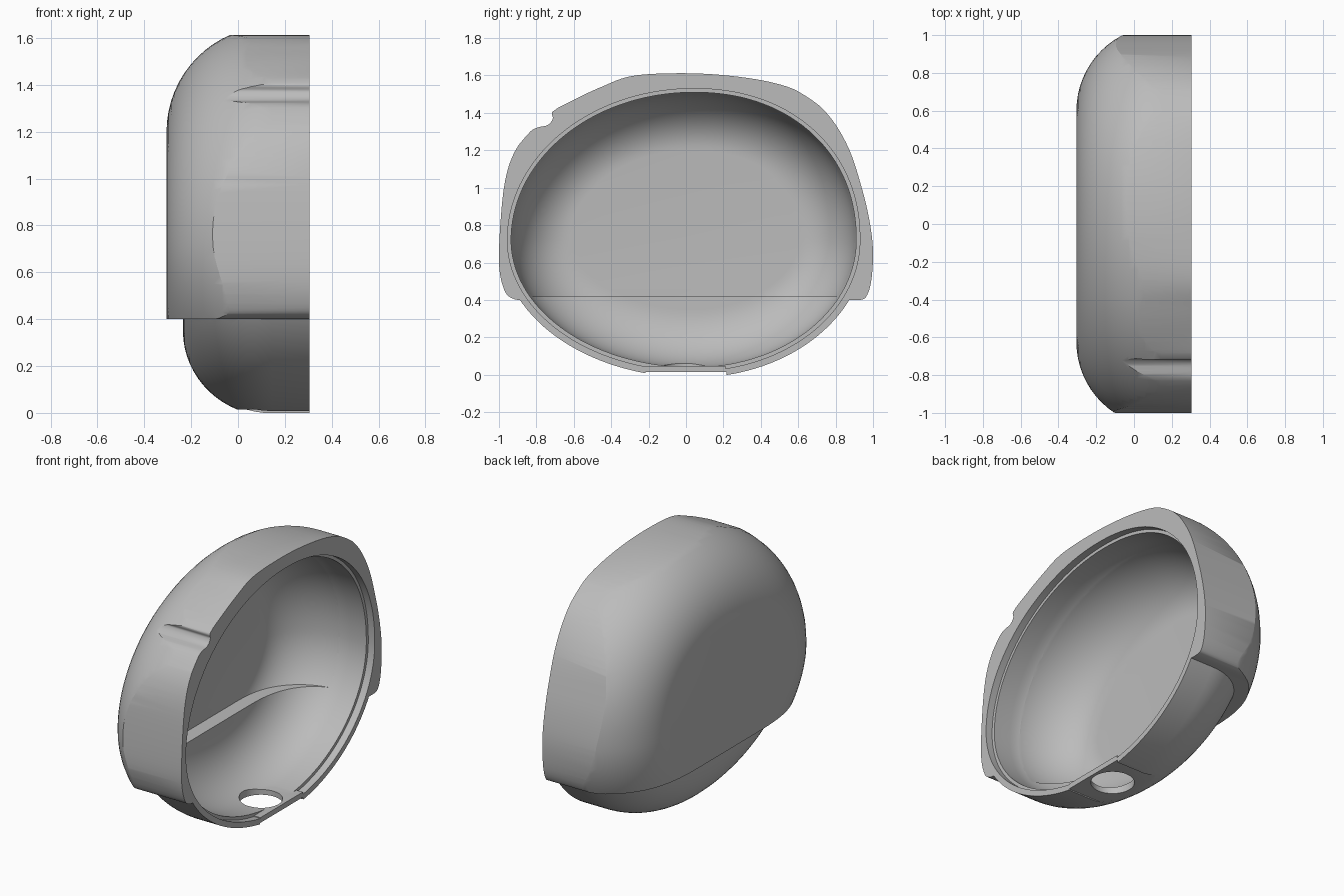
import bpy, bmesh
from math import sin, cos, pi
from mathutils import Vector

cube = bpy.data.objects.get("Cube")
if cube:
    bpy.data.objects.remove(cube, do_unlink=True)

grey = bpy.data.materials.new("plain grey")
grey.use_nodes = True
colour = (0.5, 0.5, 0.5, 1)
grey.diffuse_color = colour
grey.node_tree.nodes["Principled BSDF"].inputs["Base Color"].default_value = colour

RIM = 0.305      # open side of the shell
WAIST = 0.145    # where the straight wall turns into the dome
FILLET = 0.31    # rounding radius of the cavity


def finish(bm, name):
    bmesh.ops.recalc_face_normals(bm, faces=bm.faces)
    mesh = bpy.data.meshes.new(name)
    bm.to_mesh(mesh)
    bm.free()
    mesh.materials.append(grey)
    obj = bpy.data.objects.new(name, mesh)
    bpy.context.collection.objects.link(obj)
    return obj


def box(name, lo, hi):
    bm = bmesh.new()
    bmesh.ops.create_cube(bm, size=1)
    for v in bm.verts:
        v.co = [l + (c + 0.5) * (h - l) for c, l, h in zip(v.co, lo, hi)]
    return finish(bm, name)


def combine(target, tool, operation):
    """Apply a boolean and discard the tool."""
    mod = target.modifiers.new(operation, "BOOLEAN")
    mod.object, mod.operation, mod.solver = tool, operation, "EXACT"
    bpy.context.view_layer.objects.active = target
    bpy.ops.object.modifier_apply(modifier=mod.name)
    bpy.data.objects.remove(tool, do_unlink=True)


def oval(t):
    """Cavity outline: four elliptical quadrants."""
    c, s = cos(t), sin(t)
    p = 2 / 2.15 if c > 0 and s > 0 else 1
    y = (0.87 if c > 0 else -0.975) * abs(c) ** p
    z = (0.79 if s > 0 else -0.68) * abs(s) ** p
    return Vector((0, 0.04 + y, 0.72 + z))


def loft(rings, name):
    bm = bmesh.new()
    loops = [[bm.verts.new(p) for p in ring] for ring in rings]
    for a, b in zip(loops, loops[1:]):
        for i in range(len(a)):
            bm.faces.new((a[i - 1], a[i], b[i], b[i - 1]))
    bm.faces.new(loops[0])
    bm.faces.new(loops[-1])
    return finish(bm, name)


def oval_ring(x, offset, count=128):
    ring = []
    for i in range(count):
        t = 2 * pi * (i + 0.5) / count
        d = oval(t + 0.01) - oval(t - 0.01)
        n = Vector((0, d.z, -d.y)).normalized()
        p = oval(t) + n * offset
        ring.append((x, p.y, p.z))
    return ring


def dome(name, offset, depth, end=0.4, steps=16):
    """Oval wall with its closed end rounded over to a flat cap."""
    rings = [oval_ring(end, offset)]
    for k in range(steps + 1):
        t = pi / 2 * k / steps
        rings.append(oval_ring(WAIST - depth * sin(t),
                               (FILLET + offset) * cos(t) - FILLET))
    return loft(rings, name)


def spline(points, steps=6):
    pts = [Vector(p) for p in points]
    pts = [pts[0]] + pts + [pts[-1]]
    out = []
    for a, b, c, d in zip(pts, pts[1:], pts[2:], pts[3:]):
        for k in range(steps):
            t = k / steps
            out.append(0.5 * (2 * b + (c - a) * t + (2 * a - 5 * b + 4 * c - d) * t ** 2
                              + (3 * b - a - 3 * c + d) * t ** 3))
    return out + [pts[-1]]


# Upper housing: rounded dome trimmed by the side silhouette with its front notch
silhouette = spline([
    (-0.86, 0.4), (-0.92, 0.405), (-0.97, 0.45), (-1, 0.6), (-0.985, 0.9), (-0.955, 1.09),
    (-0.9, 1.22), (-0.82, 1.31), (-0.74, 1.335), (-0.712, 1.37), (-0.71, 1.41),
    (-0.6, 1.47), (-0.45, 1.54), (-0.29, 1.597), (-0.05, 1.612), (0.2, 1.602),
    (0.45, 1.565), (0.62, 1.505), (0.76, 1.39), (0.87, 1.21), (0.945, 0.98),
    (0.985, 0.8), (1, 0.65), (0.99, 0.5), (0.965, 0.42), (0.93, 0.4), (0.86, 0.4)])
shell = dome("shell", 0.14, 0.45)
combine(shell, loft([[(x, p.x, p.y) for p in silhouette] for x in (-0.5, 0.39)],
                    "silhouette_trim"), "INTERSECT")

# Lower bowl, set in from the upper housing
combine(shell, dome("lower_bowl", 0.055, 0.38, end=0.37), "UNION")

# Cavity, with the upper half deeper so that a ledge is left
combine(shell, dome("cavity", 0, FILLET, end=0.5), "DIFFERENCE")
deep = dome("deep_cavity", -0.003, 0.4, end=0.3)
combine(deep, box("ledge_trim", (-1, -2, 0.418), (1, 2, 3)), "INTERSECT")
combine(shell, deep, "DIFFERENCE")

# Stepped recess around the rim
combine(shell, loft([oval_ring(x, 0.02) for x in (RIM - 0.045, 0.5)], "rim_recess"),
        "DIFFERENCE")

# Flat pad at the bottom with a round hole
combine(shell, box("pad", (0.06, -0.212, 0.005), (0.35, 0.212, 0.048)), "UNION")
combine(shell, box("pad_flat", (-1, -0.216, -1), (1, 0.216, 0.015)), "DIFFERENCE")
combine(shell, box("base_flat", (-1, -2, -1), (1, 2, 0)), "DIFFERENCE")
bm = bmesh.new()
bmesh.ops.create_cone(bm, cap_ends=True, segments=64, radius1=0.125, radius2=0.125, depth=0.4)
bmesh.ops.translate(bm, verts=bm.verts, vec=(0.16, 0, 0))
combine(shell, finish(bm, "hole"), "DIFFERENCE")

# Flat open side
combine(shell, box("rim_flat", (RIM, -2, -1), (1, 2, 3)), "DIFFERENCE")

shell.select_set(True)
bpy.context.view_layer.objects.active = shell
bpy.ops.object.shade_smooth_by_angle(angle=0.5)
